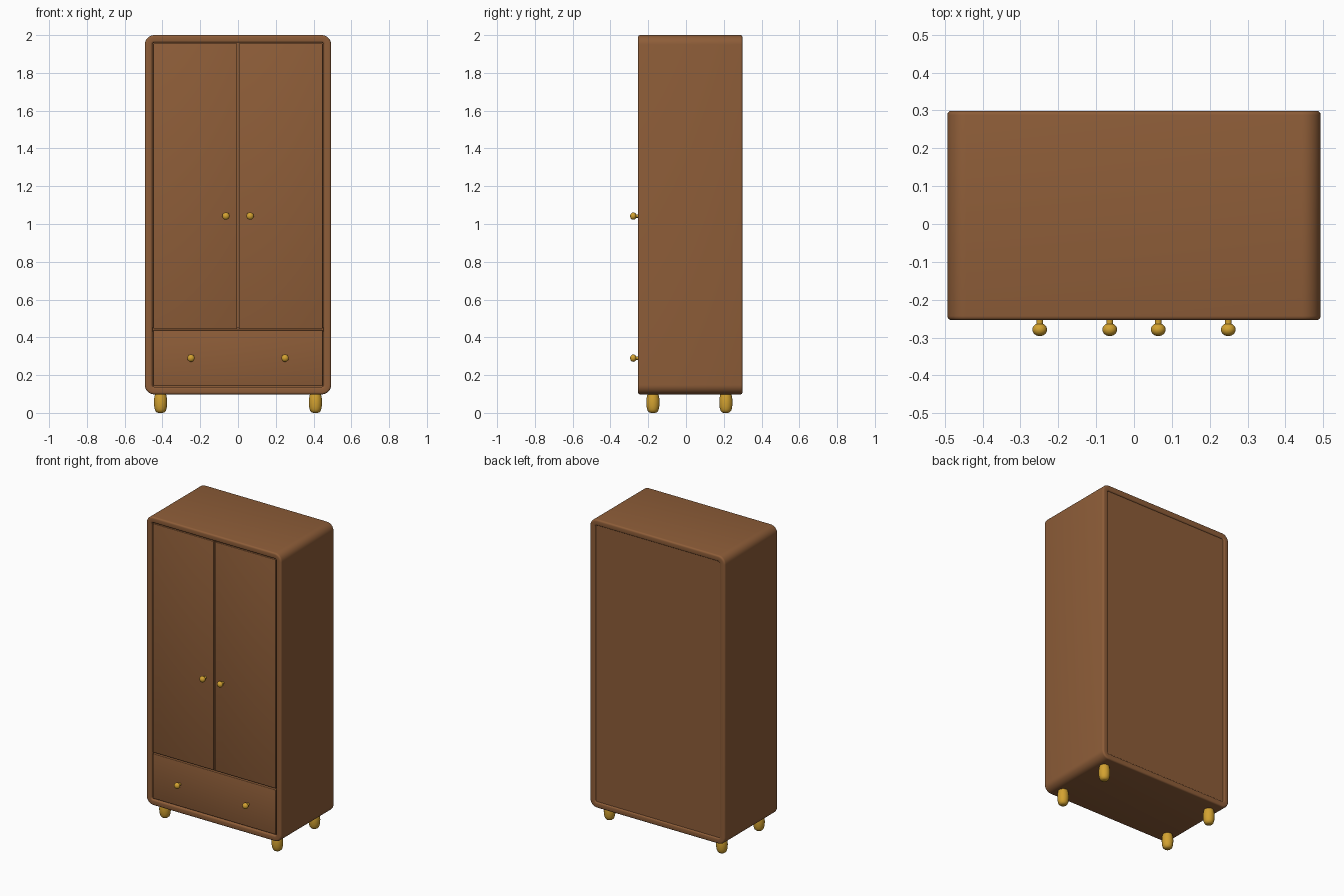
import bpy, bmesh, math
from mathutils import Vector

if "Cube" in bpy.data.objects:
    bpy.data.objects.remove(bpy.data.objects["Cube"])


def material(name, rgb):
    m = bpy.data.materials.new(name)
    m.diffuse_color = (*rgb, 1)
    m.use_nodes = True
    m.node_tree.nodes["Principled BSDF"].inputs["Base Color"].default_value = m.diffuse_color
    return m


WOOD = material("brown wood", (0.27, 0.11, 0.04))
GOLD = material("gold metal", (0.65, 0.36, 0.03))


def finish(name, bm, mat, angle=40):
    bmesh.ops.recalc_face_normals(bm, faces=bm.faces)
    me = bpy.data.meshes.new(name)
    bm.to_mesh(me)
    bm.free()
    me.materials.append(mat)
    ob = bpy.data.objects.new(name, me)
    bpy.context.collection.objects.link(ob)
    bpy.ops.object.select_all(action='DESELECT')
    ob.select_set(True)
    bpy.context.view_layer.objects.active = ob
    bpy.ops.object.shade_smooth_by_angle(angle=math.radians(angle))
    return ob


def box(name, x0, x1, y0, y1, z0, z1, bevel=0.0):
    bm = bmesh.new()
    bmesh.ops.create_cube(bm, size=1)
    for v in bm.verts:
        v.co = Vector(((x0 + x1) / 2 + v.co.x * (x1 - x0),
                       (y0 + y1) / 2 + v.co.y * (y1 - y0),
                       (z0 + z1) / 2 + v.co.z * (z1 - z0)))
    if bevel:
        bmesh.ops.bevel(bm, geom=bm.edges[:], offset=bevel, segments=3,
                        profile=0.5, affect='EDGES')
    return finish(name, bm, WOOD)


def turned(name, profile, place, segs=32):
    """Spin (radius, height) points around an axis; place maps to the scene."""
    bm = bmesh.new()
    rings = []
    for r, h in profile:
        rings.append([bm.verts.new(place(r * math.cos(2 * math.pi * i / segs),
                                         r * math.sin(2 * math.pi * i / segs), h))
                      for i in range(segs)])
    for a, b in zip(rings, rings[1:]):
        for i in range(segs):
            j = (i + 1) % segs
            bm.faces.new((a[i], a[j], b[j], b[i]))
    bm.faces.new(rings[0])
    bm.faces.new(rings[-1])
    return finish(name, bm, GOLD, 50)


# Overall sizes
HX, Z0, Z1 = 0.493, 0.098, 2.0
YF, YB = -0.254, 0.299
WALL, RAD = 0.04, 0.05


def rounded_ring(bm, inset, y, n=8):
    r = max(RAD - inset, 0.004)
    hx, hz, zc = HX - inset, (Z1 - Z0) / 2 - inset, (Z0 + Z1) / 2
    ring = []
    for k, (sx, sz) in enumerate(((1, 1), (-1, 1), (-1, -1), (1, -1))):
        for i in range(n + 1):
            a = math.pi / 2 * (k + i / n)
            ring.append(bm.verts.new((sx * (hx - r) + r * math.cos(a), y,
                                      zc + sz * (hz - r) + r * math.sin(a))))
    return ring


# Carcass: a rounded tube, its wall section has softened edges
bm = bmesh.new()
b = 0.011
section = []
for cx, cy, start in ((b, YF + b, 180), (WALL - b, YF + b, 270),
                      (WALL - b, YB - b, 0), (b, YB - b, 90)):
    for i in range(5):
        a = math.radians(start + 22.5 * i)
        section.append((cx + b * math.cos(a), cy + b * math.sin(a)))
rings = [rounded_ring(bm, *p) for p in section]
for p, q in zip(rings, rings[1:] + rings[:1]):
    for i in range(len(p)):
        j = (i + 1) % len(p)
        bm.faces.new((p[i], p[j], q[j], q[i]))
finish("carcass", bm, WOOD)

# Back panel and inner divider
IX, IZ0, IZ1 = HX - WALL, Z0 + WALL, Z1 - WALL
box("back_panel", -IX - 0.005, IX + 0.005, YB - 0.025, YB - 0.008, IZ0 - 0.005, IZ1 + 0.005)
box("divider_shelf", -IX - 0.005, IX + 0.005, YF + 0.03, YB - 0.02, 0.432, 0.452)

# Doors and drawer front, separated by thin gaps
G, SPLIT = 0.004, 0.442
DF, DB = YF + 0.004, YF + 0.026
for side, x0, x1 in (("left", -IX + G, -G), ("right", G, IX - G)):
    box(side + "_door", x0, x1, DF, DB, SPLIT + G, IZ1 - G, 0.004)
box("drawer_front", -IX + G, IX - G, DF, DB, IZ0 + G, SPLIT - G, 0.004)

# Knobs: thin stem with a flattened ball
knob = [(0.009, -0.004), (0.009, 0.014)]
for i in range(3, 16):
    a = math.pi * i / 16
    knob.append((0.0195 * math.sin(a), 0.029 - 0.017 * math.cos(a)))
knob.append((0.001, 0.046))
for label, x, z in (("door", 0.064, 1.042), ("drawer", 0.249, 0.29)):
    for side, s in (("left", -1), ("right", 1)):
        turned(f"{side}_{label}_knob", knob,
               lambda u, v, h: (s * x + u, DF - h, z + v))

# Feet: plump rounded pegs
foot = [(0.012, 0.0), (0.020, 0.003), (0.027, 0.010), (0.031, 0.020),
        (0.034, 0.036), (0.035, 0.055), (0.034, 0.075), (0.031, 0.092), (0.028, 0.105)]
for end, y in (("front", -0.175), ("back", 0.211)):
    for side, s in (("left", -1), ("right", 1)):
        turned(f"{end}_{side}_foot", foot,
               lambda u, v, h: (s * 0.41 + u, y + v, h))
